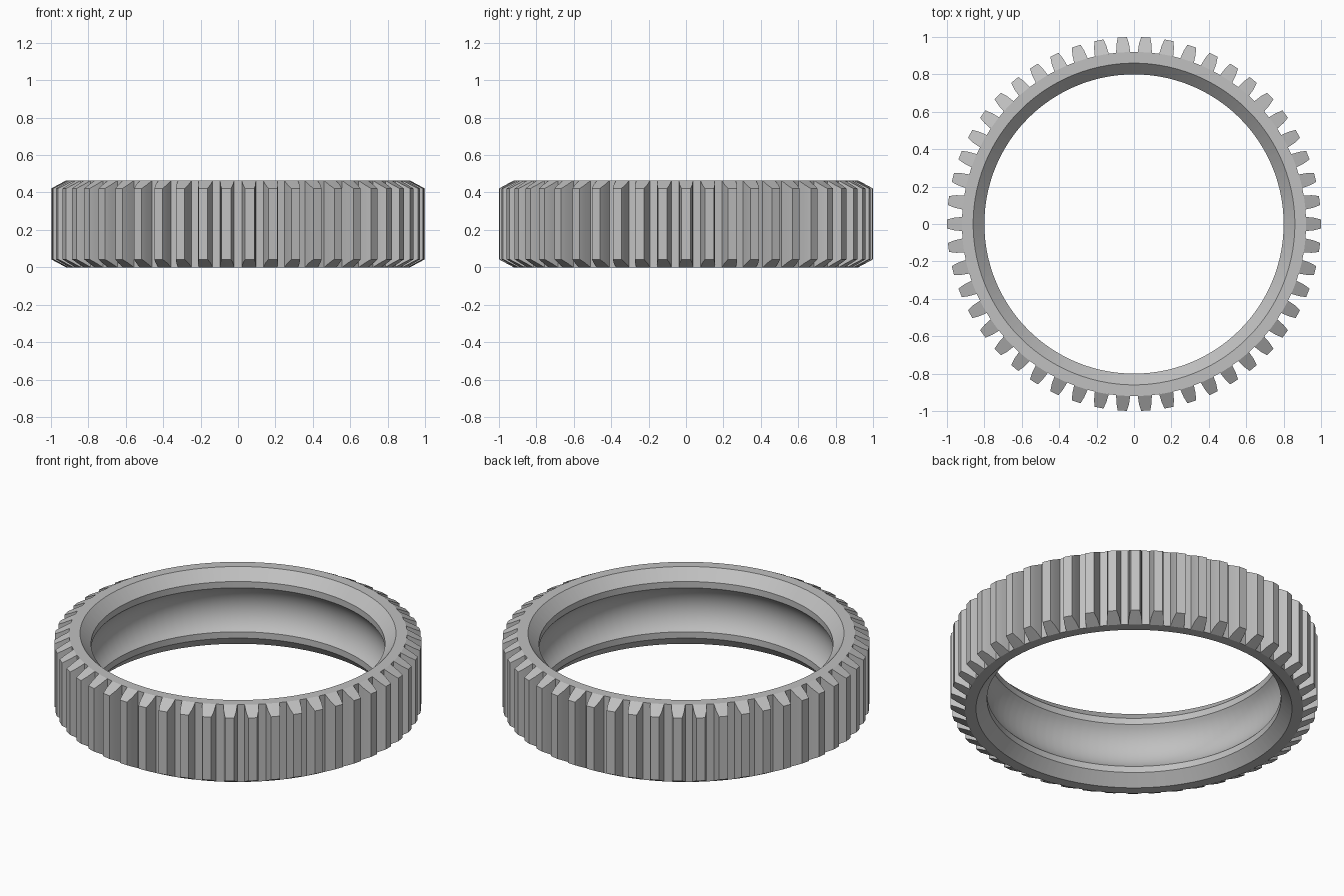
import bpy
import bmesh
from math import cos, sin, radians, atan, pi

cube = bpy.data.objects.get("Cube")
if cube:
    bpy.data.objects.remove(cube)

TEETH = 50
HEIGHT = 0.464
ROOT, TIP = 0.92, 1.0
BORE, MOUTH = 0.8, 0.86
BEVEL = 0.062          # depth of the bore chamfer
LIP = 0.1              # height where the groove starts
GROOVE = 0.055         # depth of the groove
TOOTH_BEVEL = 0.043    # height of the chamfer on the tooth ends

# Half of one tooth flank: (angle from tooth centre in degrees, radius)
FLANK = [(2.35, ROOT), (2.0, 0.963), (1.4, TIP)]


def bore_profile():
    """Inside of the ring from top to bottom: chamfer, lip, round groove, lip, chamfer."""
    half = HEIGHT / 2 - LIP
    sweep = 2 * atan(GROOVE / half)
    radius = half / sin(sweep)
    centre = BORE + GROOVE - radius
    steps = 14
    groove = []
    for i in range(steps + 1):
        a = sweep * (1 - 2 * i / steps)
        groove.append((centre + radius * cos(a), HEIGHT / 2 + radius * sin(a)))
    return ([(MOUTH, HEIGHT), (BORE, HEIGHT - BEVEL)] + groove
            + [(BORE, BEVEL), (MOUTH, 0)])


def rim_profile(r):
    """Outside of the ring from bottom to top, reaching out to radius r."""
    cut = TOOTH_BEVEL * (r - ROOT) / (TIP - ROOT)
    return [(ROOT, 0), (r, cut), (r, HEIGHT - cut), (ROOT, HEIGHT)]


# Columns around the ring, following each tooth outline
tooth = [(-a, r) for a, r in FLANK] + [(a, r) for a, r in reversed(FLANK)]
columns = [(2 * pi * t / TEETH + radians(a), r) for t in range(TEETH) for a, r in tooth]

bm = bmesh.new()
inside = bore_profile()
rings = []
for angle, radius in columns:
    rings.append([bm.verts.new((r * cos(angle), r * sin(angle), z))
                  for r, z in inside + rim_profile(radius)])

for i, ring in enumerate(rings):
    following = rings[(i + 1) % len(rings)]
    for j in range(len(ring)):
        k = (j + 1) % len(ring)
        bm.faces.new((ring[j], following[j], following[k], ring[k]))

bmesh.ops.remove_doubles(bm, verts=bm.verts, dist=1e-5)
bmesh.ops.recalc_face_normals(bm, faces=bm.faces)

mesh = bpy.data.meshes.new("gear_ring")
bm.to_mesh(mesh)
bm.free()

# Plain grey metal
grey = bpy.data.materials.new("light_grey")
grey.use_nodes = True
colour = (0.53, 0.53, 0.53, 1)
grey.diffuse_color = colour
grey.node_tree.nodes["Principled BSDF"].inputs["Base Color"].default_value = colour
mesh.materials.append(grey)

gear = bpy.data.objects.new("gear_ring", mesh)
bpy.context.collection.objects.link(gear)
bpy.ops.object.select_all(action='DESELECT')
gear.select_set(True)
bpy.context.view_layer.objects.active = gear
bpy.ops.object.shade_smooth_by_angle(angle=radians(20))
